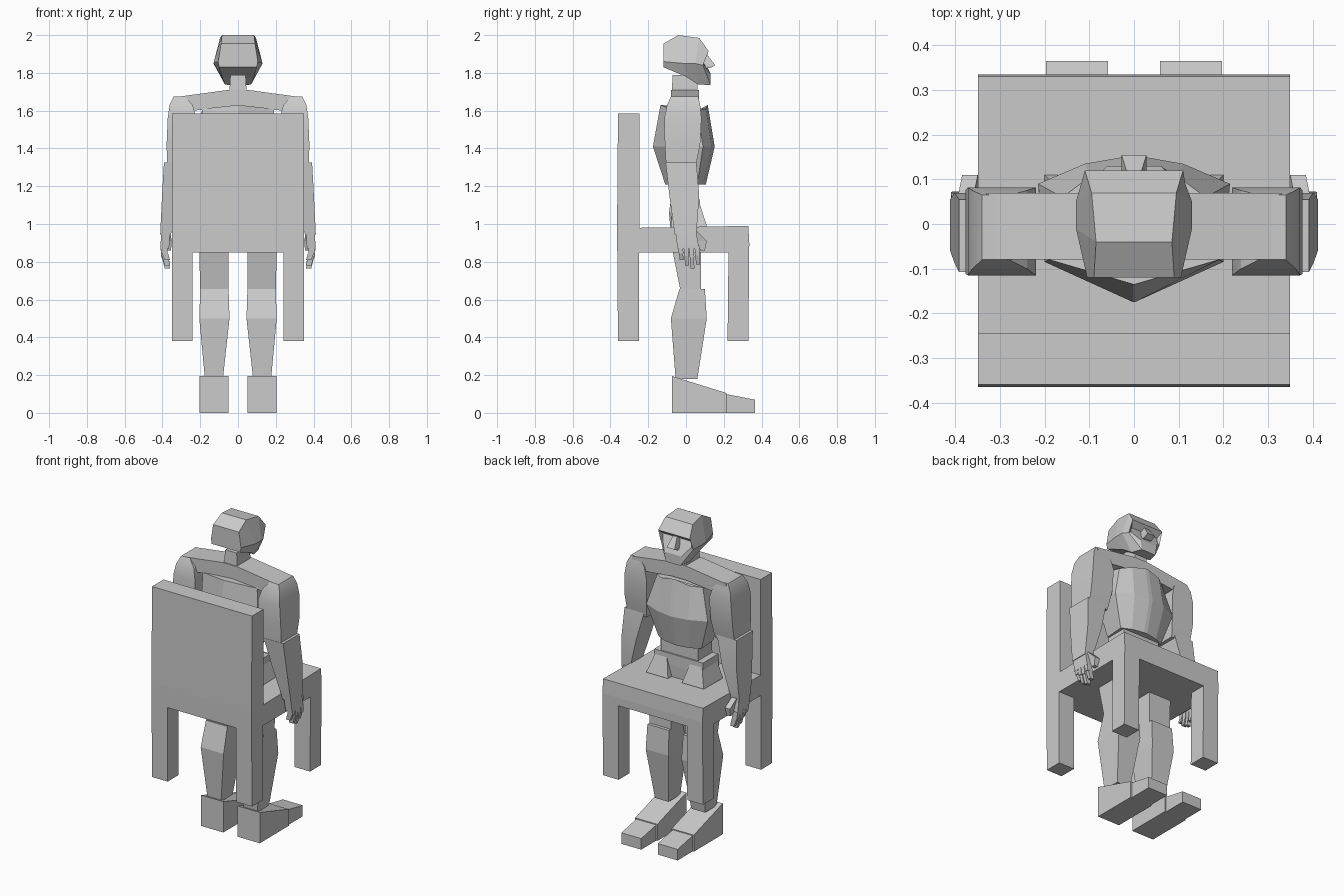
import bpy
import bmesh

if "Cube" in bpy.data.objects:
    bpy.data.objects.remove(bpy.data.objects["Cube"])

grey = bpy.data.materials.new("plain_grey")
grey.use_nodes = True
COLOUR = (0.6, 0.6, 0.6, 1)
grey.diffuse_color = COLOUR
grey.node_tree.nodes["Principled BSDF"].inputs["Base Color"].default_value = COLOUR


def loft(name, rings, smooth=False):
    """Skin a list of equal-length vertex rings and cap both ends."""
    bm = bmesh.new()
    loops = [[bm.verts.new(p) for p in ring] for ring in rings]
    n = len(loops[0])
    for a, b in zip(loops, loops[1:]):
        for i in range(n):
            j = (i + 1) % n
            bm.faces.new((a[i], a[j], b[j], b[i]))
    bm.faces.new(loops[0])
    bm.faces.new(loops[-1])
    bmesh.ops.recalc_face_normals(bm, faces=bm.faces)
    mesh = bpy.data.meshes.new(name)
    bm.to_mesh(mesh)
    bm.free()
    mesh.materials.append(grey)
    obj = bpy.data.objects.new(name, mesh)
    bpy.context.collection.objects.link(obj)
    if smooth:
        bpy.ops.object.select_all(action="DESELECT")
        obj.select_set(True)
        bpy.context.view_layer.objects.active = obj
        bpy.ops.object.shade_smooth_by_angle(angle=0.4)
    return obj


def rect(s, z, x0, x1, y0, y1):
    """Horizontal rectangle, mirrored to the side s."""
    return [(s * x0, y0, z), (s * x1, y0, z), (s * x1, y1, z), (s * x0, y1, z)]


def stack(name, s, levels, smooth=False):
    """Tapered block through rectangles given as z, x0, x1, y0, y1."""
    return loft(name, [rect(s, *lv) for lv in levels], smooth)


def symmetric(half):
    """Complete a ring from the points on its +x half."""
    return half + [(-x, y, z) for x, y, z in reversed(half)]


def extrude_x(name, profile, x0, x1):
    return loft(name, [[(x, y, z) for y, z in profile] for x in (x0, x1)])


# Chair: side profile extruded across, then opened between the legs
chair = extrude_x("chair", [
    (-.36, .38), (-.365, .98), (-.36, 1.585), (-.245, 1.585), (-.245, .98), (.33, .99),
    (.335, .9), (.33, .38), (.22, .38), (.225, .85), (-.25, .85), (-.25, .38)], -.35, .35)
cutter = stack("leg_gap_cutter", 1, [(.2, -.24, .24, -.6, .6), (.85, -.24, .24, -.6, .6)])
cutter.hide_render = True
cut = chair.modifiers.new("leg_gap", "BOOLEAN")
cut.operation = "DIFFERENCE"
cut.solver = "EXACT"
cut.object = cutter
bpy.context.view_layer.objects.active = chair
bpy.ops.object.modifier_apply(modifier="leg_gap")
bpy.data.objects.remove(cutter)

# Head: rings from the back of the skull to the recessed face
loft("head", [symmetric(h) for h in (
    [(.09, -.12, 1.955), (.105, -.12, 1.86), (.1, -.12, 1.83)],
    [(.085, -.04, 2.0), (.13, -.01, 1.85), (.085, 0, 1.78)],
    [(.095, .07, 1.985), (.13, .05, 1.85), (.07, .06, 1.74)],
    [(.11, .12, 1.915), (.115, .09, 1.84), (.05, .13, 1.735)],
    [(.1, .085, 1.885), (.1, .09, 1.85), (.06, .13, 1.795)])])
loft("nose", [
    rect(1, 1.9, -.014, .014, .07, .11),
    rect(1, 1.84, -.028, .028, .07, .155),
    rect(1, 1.825, -.028, .028, .07, .125)])

# Neck and sloping shoulder yoke
stack("lower_neck", 1, [(1.66, -.06, .06, -.08, .065), (1.71, -.05, .05, -.08, .065)])
stack("upper_neck", 1, [(1.71, -.045, .045, -.075, .06), (1.79, -.04, .04, -.07, .06)])
loft("shoulder_yoke", [
    [(x, -.08, low), (x, -.08, top), (x, .07, top), (x, .07, low)]
    for x, low, top in ((-.33, 1.59, 1.672), (-.05, 1.62, 1.71),
                        (.05, 1.62, 1.71), (.33, 1.59, 1.672))])

# Ribcage with a ridged back and faceted front
loft("chest", [symmetric(h) for h in (
    [(.002, -.11, 1.21), (.14, -.07, 1.21), (.15, .06, 1.21), (.09, .09, 1.21), (.012, .105, 1.21)],
    [(.002, -.175, 1.41), (.2, -.085, 1.41), (.215, .09, 1.41), (.11, .135, 1.41), (.012, .152, 1.41)],
    [(.002, -.135, 1.63), (.19, -.08, 1.61), (.16, .06, 1.6), (.1, .105, 1.61), (.012, .115, 1.63)])])
stack("waist", 1, [(1.1, -.13, .13, -.08, .065), (1.23, -.13, .13, -.07, .065)])
stack("hips", 1, [(.95, -.13, .13, -.08, .07), (1.06, -.17, .17, -.09, .075),
                  (1.13, -.17, .17, -.08, .075)])

for s, side in ((1, "left"), (-1, "right")):
    # Arm
    stack(side + "_upper_arm", s, [
        (1.3, .24, .375, -.105, .05), (1.42, .225, .378, -.112, .075),
        (1.56, .22, .372, -.115, .082), (1.63, .24, .362, -.1, .075),
        (1.675, .28, .34, -.08, .065)], True)
    stack(side + "_forearm", s, [
        (.945, .355, .412, -.06, .055), (1.15, .3, .402, -.088, .07),
        (1.325, .255, .392, -.108, .055)], True)
    # Hand with four jointed fingers and a thumb
    stack(side + "_palm", s, [(.87, .365, .41, -.045, .07), (.95, .36, .408, -.055, .055)])
    for i, tip in enumerate((.81, .78, .765, .785)):
        y = -.042 + i * .029
        mid = (tip + .88) / 2
        stack(f"{side}_finger_base_{i + 1}", s, [
            (mid, .372, .407, y + .004, y + .028), (.88, .375, .41, y, y + .026)])
        stack(f"{side}_finger_tip_{i + 1}", s, [
            (tip, .36, .388, y + .008, y + .028), (mid, .37, .402, y + .005, y + .027)])
    stack(side + "_thumb", s, [(.86, .355, .38, .075, .1), (.91, .35, .385, .06, .11),
                               (.96, .36, .395, .03, .06)])

    # Leg
    stack(side + "_thigh", s, [
        (.65, .05, .2, -.03, .08), (.85, .05, .205, -.07, .08),
        (.99, .05, .2, -.08, .11), (1.1, .08, .165, -.07, .075)])
    stack(side + "_shin", s, [
        (.18, .08, .175, -.055, .06), (.5, .045, .205, -.08, .11),
        (.655, .05, .2, -.035, .1)])
    # Foot
    extrude_x(side + "_foot", [(-.075, 0), (-.075, .195), (.215, .105), (.215, 0)], s * .05, s * .205)
    extrude_x(side + "_toes", [(.21, 0), (.21, .1), (.365, .07), (.365, 0)], s * .058, s * .197)
